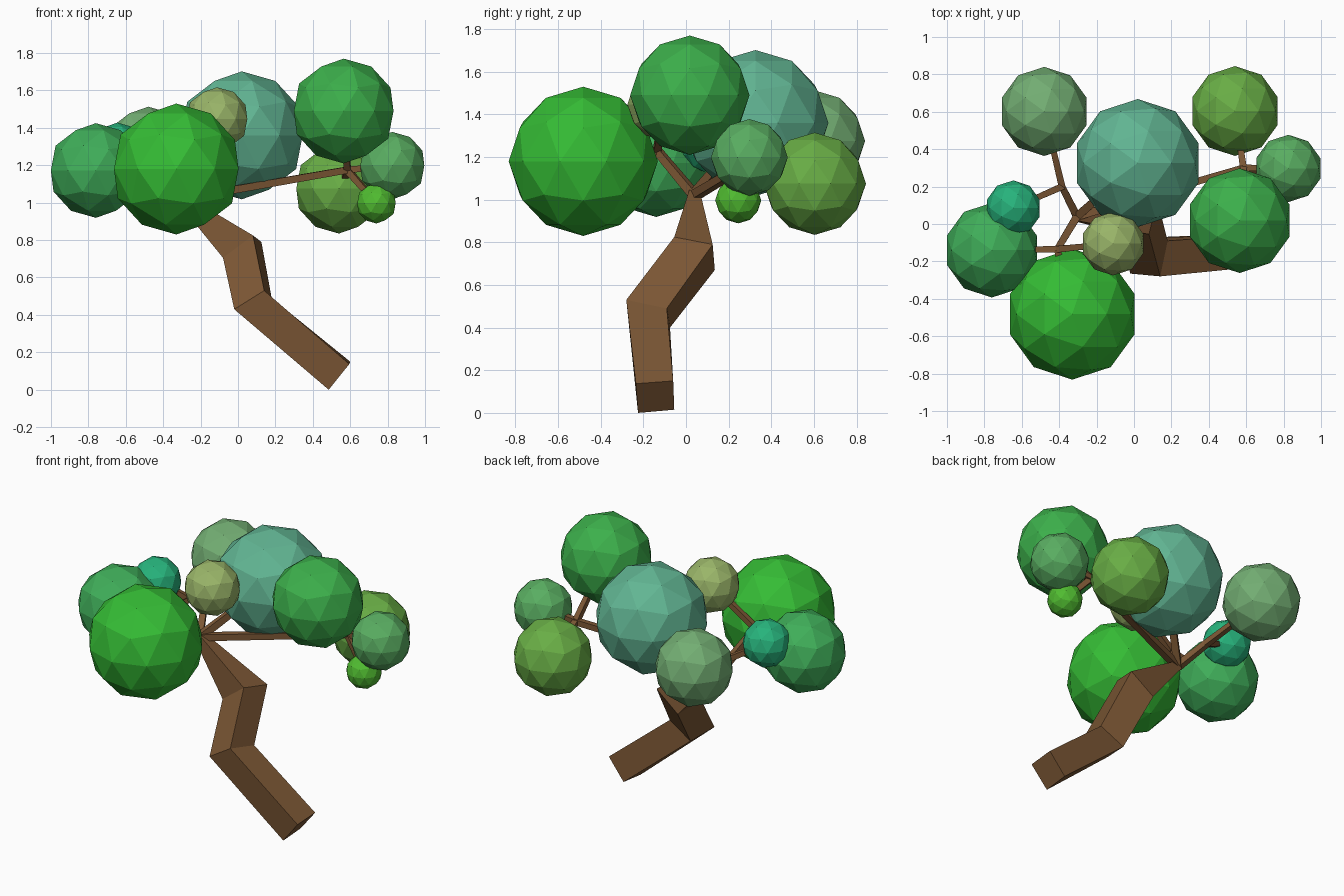
import bpy, bmesh
from mathutils import Vector

if "Cube" in bpy.data.objects:
    bpy.data.objects.remove(bpy.data.objects["Cube"])


def material(name, rgb):
    m = bpy.data.materials.new(name)
    m.diffuse_color = (*rgb, 1)
    m.use_nodes = True
    m.node_tree.nodes["Principled BSDF"].inputs["Base Color"].default_value = m.diffuse_color
    return m


def loft(name, rings, mat):
    """Skin a list of four-cornered rings into a closed, flat-shaded tube."""
    bm = bmesh.new()
    vs = [[bm.verts.new(p) for p in ring] for ring in rings]
    for a, b in zip(vs, vs[1:]):
        for i in range(4):
            j = (i + 1) % 4
            bm.faces.new((a[i], a[j], b[j], b[i]))
    bm.faces.new(vs[0])
    bm.faces.new(vs[-1])
    bmesh.ops.recalc_face_normals(bm, faces=bm.faces)
    me = bpy.data.meshes.new(name)
    bm.to_mesh(me)
    bm.free()
    me.materials.append(mat)
    ob = bpy.data.objects.new(name, me)
    bpy.context.collection.objects.link(ob)
    return ob


def branch(name, a, b, wa, wb, mat):
    """Tapered square rod from a to b."""
    a, b = Vector(a), Vector(b)
    d = (b - a).normalized()
    side = d.cross(Vector((0, 0, 1))).normalized()
    up = side.cross(d)
    corners = ((-1, -1), (1, -1), (1, 1), (-1, 1))
    rings = [[p + (side * i + up * j) * w / 2 for i, j in corners]
             for p, w in ((a, wa), (b, wb))]
    return loft(name, rings, mat)


bark = material("bark", (0.20, 0.095, 0.035))

# Trunk: square section, bent twice, tapering to the fork
loft("trunk", [
    [(.595, -.235, .137), (.60, -.06, .15), (.49, -.055, .015), (.485, -.225, 0)],
    [(.14, -.28, .53), (.18, -.09, .49), (.02, -.075, .40), (-.02, -.265, .43)],
    [(.08, -.055, .825), (.125, .125, .79), (-.035, .135, .67), (-.08, -.045, .705)],
    [(-.29, .015, 1.045), (-.285, .065, 1.04), (-.315, .065, 1.0), (-.32, .015, 1.0)],
], bark)

# Leaf balls: centre, radius, colour
balls = {
    "front": ((-.33, -.482, 1.18), .35, (.035, .50, .035)),
    "left": ((-.76, -.14, 1.172), .253, (.05, .42, .10)),
    "left_small": ((-.645, .085, 1.28), .148, (.02, .45, .20)),
    "back_left": ((-.48, .602, 1.275), .238, (.17, .42, .17)),
    "centre": ((.02, .326, 1.36), .342, (.12, .46, .29)),
    "top_small": ((-.112, -.105, 1.447), .17, (.32, .46, .14)),
    "right_top": ((.565, .018, 1.49), .28, (.045, .43, .07)),
    "back_right": ((.54, .604, 1.075), .24, (.14, .42, .06)),
    "right": ((.825, .297, 1.198), .18, (.10, .42, .12)),
    "right_small": ((.74, .245, .997), .108, (.08, .50, .03)),
}
for name, (c, r, rgb) in balls.items():
    bpy.ops.mesh.primitive_ico_sphere_add(subdivisions=2, radius=r, location=c)
    ob = bpy.context.object
    ob.name = "leaves_" + name
    ob.data.materials.append(material("leaf_" + name, rgb))

# Main limbs from the fork to three nodes and the centre ball
fork = (-.305, .04, 1.02)
nodes = {
    "back_left": ((-.385, .20, 1.13), ("back_left", "left_small")),
    "front_left": ((-.41, -.135, 1.23), ("front", "left", "top_small")),
    "right": ((.585, .30, 1.175), ("right_top", "back_right", "right", "right_small")),
}
branch("limb_centre", fork, balls["centre"][0], .045, .035, bark)
for name, (p, tips) in nodes.items():
    branch("limb_" + name, fork, p, .042, .036, bark)
    # Twigs from each node to its leaf balls
    for t in tips:
        branch("twig_" + t, p, balls[t][0], .036, .028, bark)
